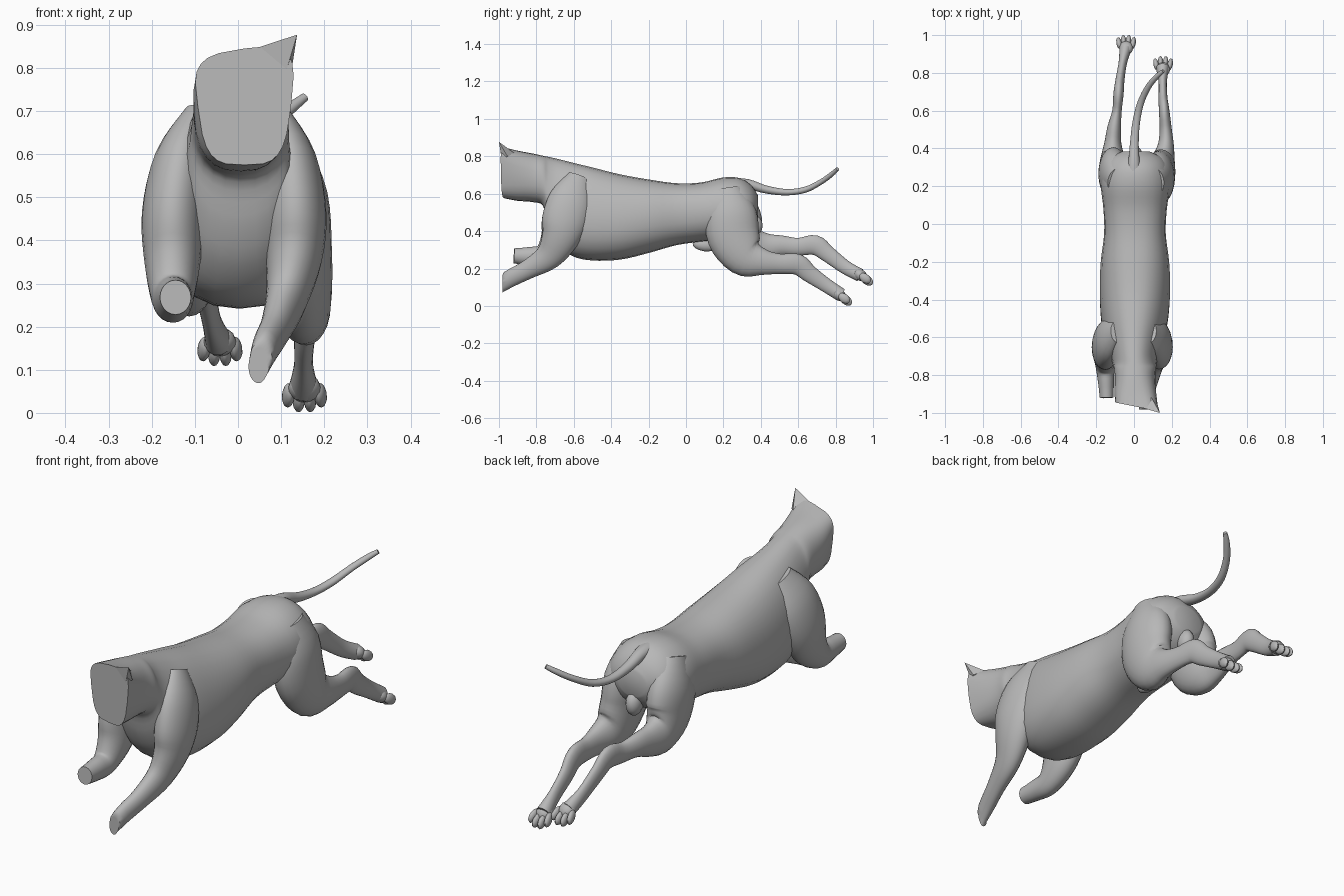
import bpy, bmesh, math
from mathutils import Vector, Matrix

if "Cube" in bpy.data.objects:
    bpy.data.objects.remove(bpy.data.objects["Cube"])

grey = bpy.data.materials.new("plain grey")
grey.use_nodes = True
COLOUR = (0.48, 0.48, 0.48, 1)
grey.diffuse_color = COLOUR
grey.node_tree.nodes["Principled BSDF"].inputs["Base Color"].default_value = COLOUR
SIDES = 24


def finish(name, bm, angle=50):
    bmesh.ops.recalc_face_normals(bm, faces=bm.faces)
    mesh = bpy.data.meshes.new(name)
    bm.to_mesh(mesh)
    bm.free()
    mesh.materials.append(grey)
    ob = bpy.data.objects.new(name, mesh)
    bpy.context.collection.objects.link(ob)
    bpy.ops.object.select_all(action='DESELECT')
    ob.select_set(True)
    bpy.context.view_layer.objects.active = ob
    bpy.ops.object.shade_smooth_by_angle(angle=math.radians(angle))
    return ob


def smooth_rows(rows, steps=4):
    """Catmull-Rom interpolation of every column."""
    out = []
    n = len(rows)
    for i in range(n - 1):
        a, b, c, d = rows[max(i - 1, 0)], rows[i], rows[i + 1], rows[min(i + 2, n - 1)]
        for s in range(steps):
            t = s / steps
            out.append([0.5 * (2 * q + (r - p) * t + (2 * p - 5 * q + 4 * r - w) * t * t
                               + (3 * q - p - 3 * r + w) * t ** 3)
                        for p, q, r, w in zip(a, b, c, d)])
    return out + [list(rows[-1])]


def skin(name, loops):
    """Bridge a list of point rings and cap both ends."""
    bm = bmesh.new()
    rings = [[bm.verts.new(p) for p in loop] for loop in loops]
    for a, b in zip(rings, rings[1:]):
        for i in range(SIDES):
            j = (i + 1) % SIDES
            bm.faces.new((a[i], a[j], b[j], b[i]))
    bm.faces.new(rings[0])
    bm.faces.new(rings[-1])
    return finish(name, bm)


def limb(name, rows, front=-9.0):
    """Tube along x, y, z with half width across x and half depth; front trims it flat."""
    rows = smooth_rows(rows)
    loops = []
    for i, (x, y, z, rx, rd) in enumerate(rows):
        t = (Vector(rows[min(i + 1, len(rows) - 1)][:3]) - Vector(rows[max(i - 1, 0)][:3])).normalized()
        side = (Vector((1, 0, 0)) - t * t.x).normalized()
        up = t.cross(side)
        loop = []
        for k in range(SIDES):
            a = math.tau * k / SIDES
            p = Vector((x, y, z)) + side * rx * math.cos(a) + up * rd * math.sin(a)
            p.y = max(p.y, front)
            loop.append(p)
        loops.append(loop)
    return skin(name, loops)


def ellipsoid(name, centre, radii, pitch=0.0, yaw=0.0):
    bm = bmesh.new()
    m = (Matrix.Translation(centre) @ Matrix.Rotation(yaw, 4, 'Z')
         @ Matrix.Rotation(pitch, 4, 'X') @ Matrix.Diagonal((*radii, 1)))
    bmesh.ops.create_uvsphere(bm, u_segments=12, v_segments=8, radius=1, matrix=m)
    return finish(name, bm)


# Head, neck and trunk: y, centre x, half width, top, bottom, squareness, taper, slant
trunk = [
    (-0.965, 0.015, 0.108, 0.845, 0.575, 0.55, 0.16, 0.2),
    (-0.90, 0.008, 0.110, 0.830, 0.562, 0.72, 0.10, 0.08),
    (-0.82, 0.005, 0.108, 0.815, 0.555, 0.85, 0.0, 0),
    (-0.765, 0.005, 0.112, 0.803, 0.535, 0.9, -0.05, 0),
    (-0.735, 0.003, 0.117, 0.797, 0.43, 0.9, -0.10, 0),
    (-0.69, 0.0, 0.130, 0.787, 0.34, 0.9, -0.15, 0),
    (-0.61, 0.0, 0.155, 0.767, 0.268, 0.9, -0.18, 0),
    (-0.50, 0.003, 0.176, 0.740, 0.243, 0.9, -0.15, 0),
    (-0.35, 0.005, 0.186, 0.703, 0.248, 0.9, -0.10, 0),
    (-0.20, 0.005, 0.181, 0.676, 0.283, 0.9, -0.05, 0),
    (-0.05, 0.005, 0.163, 0.656, 0.325, 0.88, 0, 0),
    (0.08, 0.006, 0.168, 0.660, 0.343, 0.88, 0, 0),
    (0.20, 0.008, 0.183, 0.687, 0.355, 0.92, -0.05, 0),
    (0.29, 0.01, 0.175, 0.683, 0.38, 0.95, -0.1, 0),
    (0.35, 0.01, 0.140, 0.645, 0.42, 1.0, -0.1, 0),
    (0.385, 0.01, 0.07, 0.59, 0.47, 1.0, 0, 0),
]


def power(v, p):
    return math.copysign(abs(v) ** p, v)


loops = []
for y, cx, hw, top, bottom, p, taper, slant in smooth_rows(trunk):
    loop = []
    for k in range(SIDES):
        a = math.tau * k / SIDES
        c, s = power(math.cos(a), p), power(math.sin(a), p)
        x = cx + hw * c * (1 + taper * s)
        z = (top + bottom) / 2 + s * (top - bottom) / 2 + max(s, 0) * slant * 0.7 * (x - cx)
        loop.append((x, y - slant * x, z))
    loops.append(loop)
skin("trunk_and_neck", loops)

# Ear beside the flat cut of the head
bm = bmesh.new()
ear = [bm.verts.new(v) for v in ((0.137, -1.0, 0.877), (0.04, -0.972, 0.845), (0.108, -0.985, 0.78),
                                 (0.125, -0.955, 0.80), (0.09, -0.915, 0.815))]
bmesh.ops.convex_hull(bm, input=ear)
finish("left_ear", bm, 20)

# Front legs: x, y, z, half width, half depth
limb("left_front_leg", [
    (0.085, -0.57, 0.69, 0.035, 0.06), (0.118, -0.61, 0.58, 0.065, 0.115),
    (0.132, -0.645, 0.46, 0.073, 0.125), (0.130, -0.675, 0.36, 0.065, 0.10),
    (0.112, -0.735, 0.265, 0.048, 0.073), (0.088, -0.84, 0.198, 0.036, 0.052),
    (0.064, -0.93, 0.152, 0.031, 0.047), (0.046, -1.01, 0.105, 0.022, 0.042)], front=-0.982)
limb("right_front_leg", [
    (-0.09, -0.57, 0.69, 0.035, 0.06), (-0.130, -0.61, 0.58, 0.065, 0.115),
    (-0.150, -0.645, 0.46, 0.073, 0.125), (-0.152, -0.685, 0.35, 0.065, 0.10),
    (-0.152, -0.76, 0.272, 0.050, 0.062), (-0.148, -0.84, 0.265, 0.042, 0.050),
    (-0.145, -0.92, 0.268, 0.036, 0.040)], front=-0.925)

# Hind legs stretched backwards
limb("left_hind_leg", [
    (0.10, 0.22, 0.62, 0.06, 0.08), (0.125, 0.24, 0.50, 0.083, 0.135),
    (0.138, 0.255, 0.37, 0.080, 0.14), (0.150, 0.32, 0.265, 0.068, 0.112),
    (0.168, 0.41, 0.235, 0.044, 0.071), (0.168, 0.50, 0.225, 0.032, 0.054),
    (0.160, 0.595, 0.222, 0.028, 0.056), (0.154, 0.66, 0.172, 0.024, 0.046),
    (0.152, 0.75, 0.110, 0.022, 0.038), (0.152, 0.83, 0.058, 0.034, 0.036)])
limb("right_hind_leg", [
    (-0.08, 0.22, 0.62, 0.06, 0.08), (-0.105, 0.255, 0.50, 0.080, 0.135),
    (-0.110, 0.285, 0.39, 0.076, 0.135), (-0.113, 0.35, 0.325, 0.064, 0.105),
    (-0.112, 0.43, 0.315, 0.045, 0.075), (-0.105, 0.51, 0.322, 0.036, 0.055),
    (-0.090, 0.60, 0.316, 0.025, 0.047), (-0.082, 0.69, 0.325, 0.027, 0.053),
    (-0.075, 0.755, 0.280, 0.024, 0.044), (-0.060, 0.85, 0.208, 0.022, 0.037),
    (-0.045, 0.93, 0.165, 0.032, 0.035)])

# Hind paws with four toes each
for side, (px, py, pz) in (("left", (0.154, 0.845, 0.041)), ("right", (-0.042, 0.957, 0.148))):
    ellipsoid(side + "_hind_paw", (px, py - 0.025, pz + 0.017), (0.038, 0.04, 0.03), math.radians(-35))
    for i, dx in enumerate((-0.037, -0.013, 0.013, 0.037)):
        mid = 0.011 if i in (1, 2) else 0
        ellipsoid(f"{side}_hind_toe_{i + 1}", (px + dx, py + mid, pz - mid),
                  (0.0145, 0.036, 0.024), math.radians(-35), -dx * 5)

# Tail: long upward curve swinging to the left
limb("tail", [
    (0.0, 0.24, 0.660, 0.04, 0.025), (0.0, 0.33, 0.652, 0.03, 0.026),
    (0.002, 0.43, 0.622, 0.023, 0.021), (0.012, 0.54, 0.608, 0.020, 0.017),
    (0.035, 0.64, 0.622, 0.018, 0.016), (0.075, 0.725, 0.665, 0.016, 0.014),
    (0.12, 0.78, 0.705, 0.014, 0.013), (0.155, 0.81, 0.732, 0.010, 0.010)])

# Small bulges under the belly and rump
ellipsoid("belly_bulge", (0.005, 0.10, 0.325), (0.025, 0.065, 0.033), math.radians(-8))
ellipsoid("rump_bulge", (0.01, 0.365, 0.43), (0.035, 0.045, 0.055))
